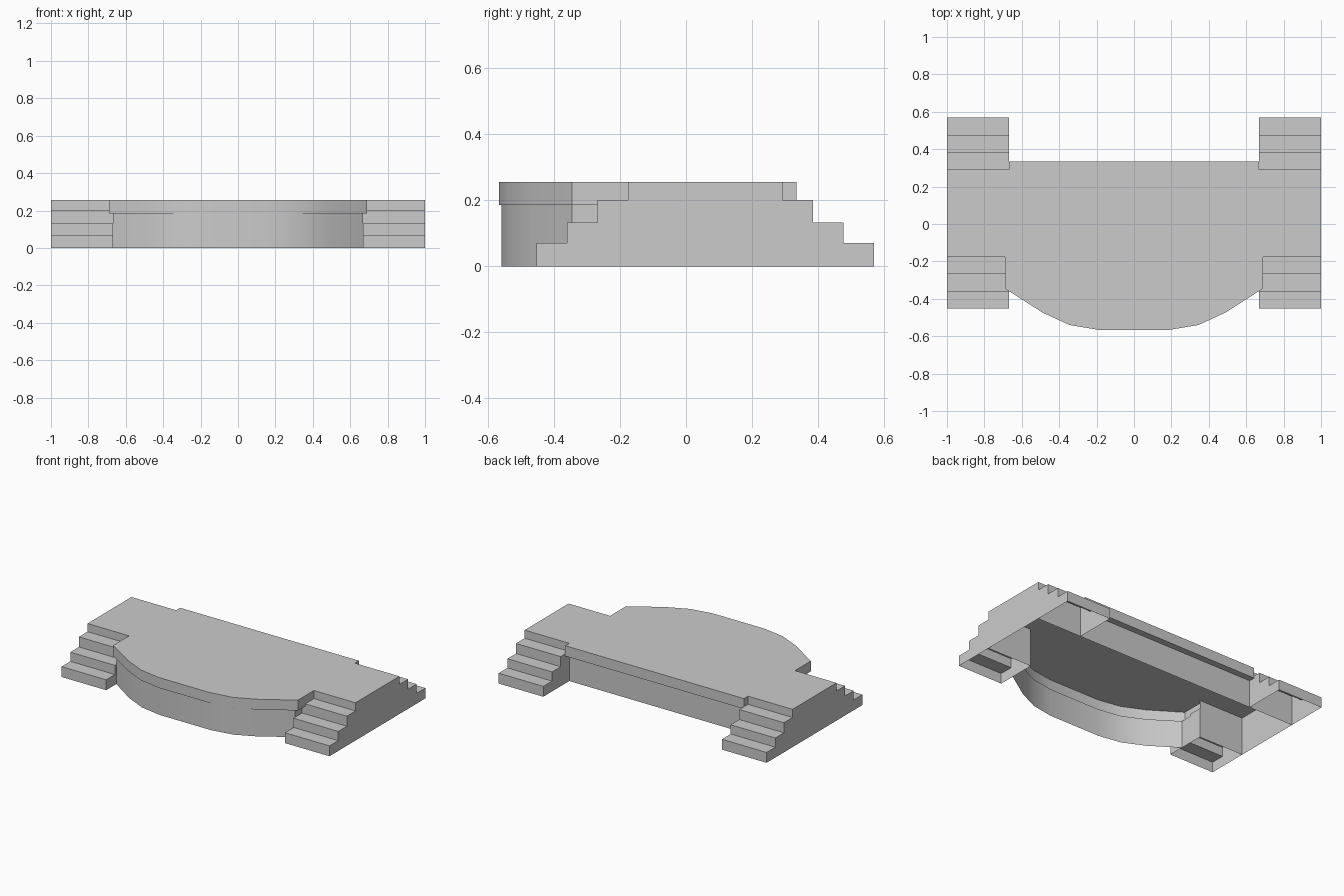
import bpy, bmesh

if "Cube" in bpy.data.objects:
    bpy.data.objects.remove(bpy.data.objects["Cube"])

TOP, RIM = 0.255, 0.185            # deck height, underside of the deck rim
FRONT, BACK, LIP = -0.176, 0.292, 0.335
INNER, OUTER = 0.667, 1.0


def make(name, faces, smooth=False):
    """Build an object from a list of faces, each a list of points."""
    bm = bmesh.new()
    for pts in faces:
        bm.faces.new([bm.verts.new(p) for p in pts])
    bmesh.ops.remove_doubles(bm, verts=bm.verts[:], dist=1e-4)
    me = bpy.data.meshes.new(name)
    bm.to_mesh(me)
    bm.free()
    ob = bpy.data.objects.new(name, me)
    bpy.context.collection.objects.link(ob)
    if smooth:
        bpy.context.view_layer.objects.active = ob
        ob.select_set(True)
        bpy.ops.object.shade_smooth_by_angle()
        ob.select_set(False)
    return ob


def strip(path, z0, z1):
    """Upright wall along an open xy path, facing right of travel."""
    return [[(*a, z0), (*b, z0), (*b, z1), (*a, z1)] for a, b in zip(path, path[1:])]


def ledge(outer, inner, z):
    """Flat downward strip between two matching paths."""
    return [[(*a, z), (*c, z), (*d, z), (*b, z)]
            for a, b, c, d in zip(outer, outer[1:], inner, inner[1:])]


def mirrored(half):
    """Left half of a path, completed on the right."""
    return half + [(-x, y) for x, y in reversed(half)]


# Bowed stage front: deck rim and the slightly recessed skirt
rim = mirrored([(-0.69, FRONT), (-0.69, -0.345), (-0.49, -0.473),
                (-0.345, -0.54), (-0.19, -0.566)])
skirt = mirrored([(-INNER, FRONT), (-INNER, -0.345), (-0.485, -0.466),
                  (-0.342, -0.533), (-0.19, -0.559)])
back_rim = [(INNER, BACK), (INNER, LIP), (-INNER, LIP), (-INNER, BACK)]

# Deck: one flat top, shallow rims and full-height ends
outline = [(-OUTER, FRONT)] + rim + [(OUTER, FRONT), (OUTER, BACK)] + back_rim + [(-OUTER, BACK)]
make("deck", [[(x, y, TOP) for x, y in outline]]
     + strip(rim, RIM, TOP) + strip(back_rim, RIM, TOP)
     + strip([(OUTER, FRONT), (OUTER, BACK)], 0, TOP)
     + strip([(-OUTER, BACK), (-OUTER, FRONT)], 0, TOP), smooth=True)

# Walls below the rim, with the narrow ledges joining them
make("front_skirt", strip(skirt, 0, RIM) + ledge(rim, skirt, RIM), smooth=True)
back_edge = [(INNER, BACK), (-INNER, BACK)]
make("back_wall", strip(back_edge, 0, RIM)
     + ledge([(INNER, LIP), (-INNER, LIP)], back_edge, RIM))

# Corner stairs: hollow below, profile is (distance from wall, height)
profile = [(0.277, 0), (0.277, 0.07), (0.184, 0.07), (0.184, 0.132),
           (0.092, 0.132), (0.092, 0.2), (0, 0.2), (0, 0)]


def stairs(name, side, wall, way):
    def pt(x, p):
        return (side * x, wall + way * p[0], p[1])
    faces = [[pt(INNER, a), pt(OUTER, a), pt(OUTER, b), pt(INNER, b)]
             for a, b in zip(profile, profile[1:])]
    faces.append([pt(OUTER, p) for p in profile])
    faces.append([pt(INNER, p) for p in reversed(profile)])
    faces.append([pt(INNER, (0, 0.2)), pt(OUTER, (0, 0.2)),
                  pt(OUTER, (0, TOP)), pt(INNER, (0, TOP))])
    if side * way > 0:             # keep faces outward when mirrored
        faces = [f[::-1] for f in faces]
    make(name, faces)


for side, lr in ((-1, "left"), (1, "right")):
    stairs("front_stairs_" + lr, side, FRONT, -1)
    stairs("back_stairs_" + lr, side, BACK, 1)
